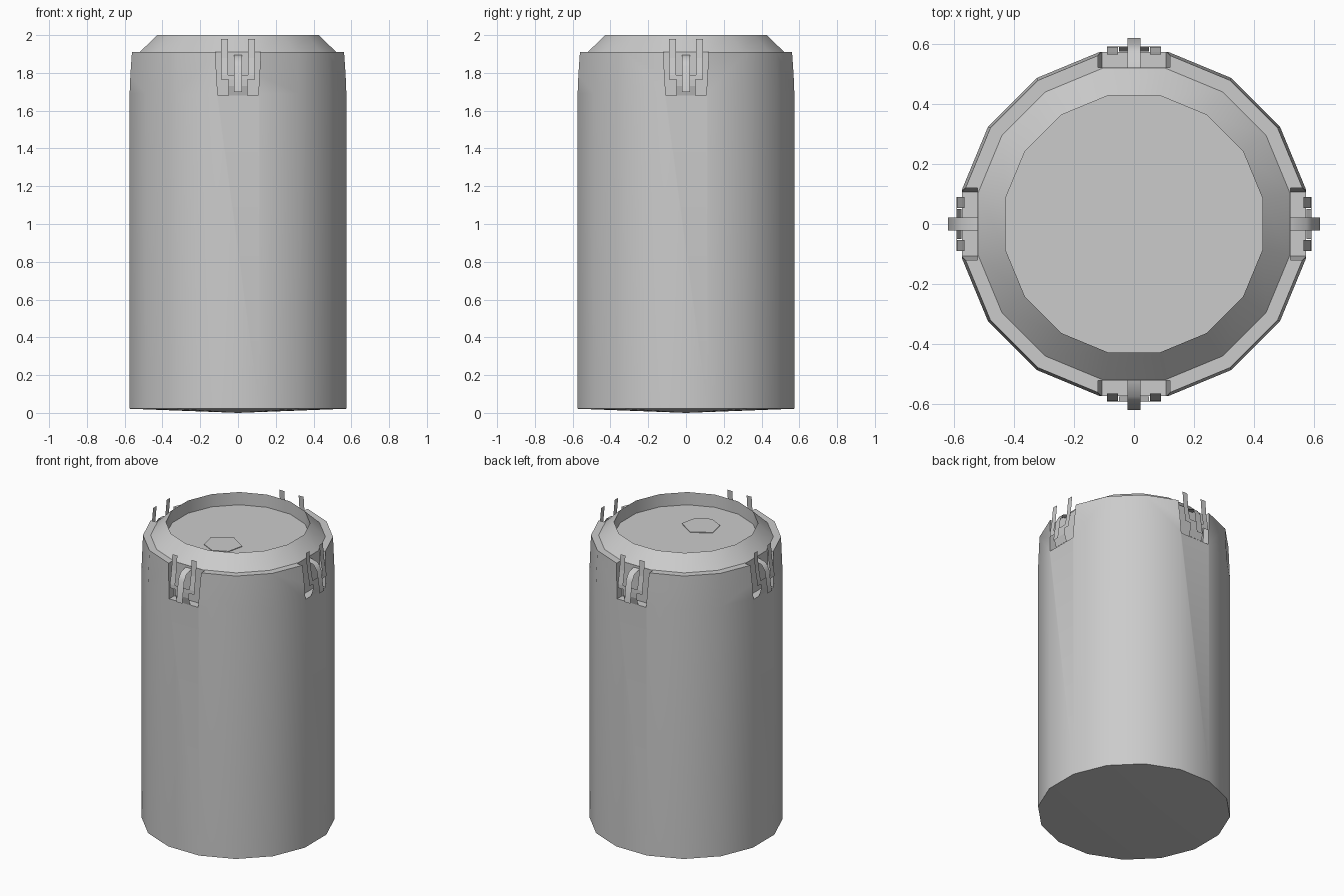
import bpy, bmesh, math
from mathutils import Matrix, Vector

default = bpy.data.objects.get("Cube")
if default:
    bpy.data.objects.remove(default, do_unlink=True)

# One grey for the whole canister
grey = bpy.data.materials.new("light_grey")
grey.use_nodes = True
COLOUR = (0.6, 0.6, 0.6, 1)
grey.diffuse_color = COLOUR
grey.node_tree.nodes["Principled BSDF"].inputs["Base Color"].default_value = COLOUR

SIDES = 16
HALF_STEP = math.pi / SIDES
SIDE_NAMES = ("front", "left", "back", "right")


def finish(bm, name):
    mesh = bpy.data.meshes.new(name)
    bm.to_mesh(mesh)
    bm.free()
    mesh.materials.append(grey)
    obj = bpy.data.objects.new(name, mesh)
    bpy.context.collection.objects.link(obj)
    return obj


def activate(obj):
    bpy.ops.object.select_all(action="DESELECT")
    obj.select_set(True)
    bpy.context.view_layer.objects.active = obj


def lathe(name, profile):
    bm = bmesh.new()
    turn = Matrix.Rotation(HALF_STEP, 3, "Z")
    verts = [bm.verts.new(turn @ Vector((r, 0, z))) for r, z in profile]
    edges = [bm.edges.new(pair) for pair in zip(verts, verts[1:])]
    bmesh.ops.spin(bm, geom=verts + edges, axis=(0, 0, 1), cent=(0, 0, 0),
                   angle=2 * math.pi, steps=SIDES)
    bmesh.ops.remove_doubles(bm, verts=bm.verts, dist=0.0005)
    bmesh.ops.recalc_face_normals(bm, faces=bm.faces)
    return finish(bm, name)


def ribbon(bm, rows, turn):
    """Thin strip through rows of (distance out, height, x from, x to)."""
    pairs = [[bm.verts.new(turn @ Vector((x, -out, z))) for x in (a, b)]
             for out, z, a, b in rows]
    for (a, b), (c, d) in zip(pairs, pairs[1:]):
        bm.faces.new((a, b, d, c))


# Canister: shallow pointed base, straight wall, shoulder and recessed lid
body = lathe("canister_body", [
    (0, 0), (0.585, 0.022), (0.585, 1.69), (0.576, 1.91), (0.53, 1.91),
    (0.437, 2.0), (0.437, 1.915), (0, 1.915)])

# Tapered notches in the upper wall
for i, side in enumerate(SIDE_NAMES):
    turn = Matrix.Rotation(i * math.pi / 2, 3, "Z")
    bm = bmesh.new()
    outline = [(-0.107, 1.68), (0.107, 1.68), (0.123, 1.95), (-0.123, 1.95)]
    near = bm.faces.new([bm.verts.new((x, -0.7, z)) for x, z in outline])
    depth = bmesh.ops.extrude_face_region(bm, geom=[near])
    back = [g for g in depth["geom"] if isinstance(g, bmesh.types.BMVert)]
    bmesh.ops.translate(bm, verts=back, vec=(0, 0.179, 0))
    bmesh.ops.transform(bm, matrix=turn.to_4x4(), verts=bm.verts)
    bmesh.ops.recalc_face_normals(bm, faces=bm.faces)
    cutter = finish(bm, side + "_notch_cutter")
    cutter.hide_render = True
    cut = body.modifiers.new("notch", "BOOLEAN")
    cut.operation = "DIFFERENCE"
    cut.solver = "EXACT"
    cut.object = cutter
    activate(body)
    bpy.ops.object.modifier_apply(modifier=cut.name)
    bpy.data.objects.remove(cutter, do_unlink=True)

activate(body)
bpy.ops.object.shade_smooth_by_angle(angle=math.radians(30))

# Clips: forked plate with two prongs, and a sloping centre tab
for i, side in enumerate(SIDE_NAMES):
    turn = Matrix.Rotation(i * math.pi / 2, 3, "Z")
    bm = bmesh.new()
    ribbon(bm, [(0.575, 1.68, -0.05, 0.05), (0.59, 1.73, -0.05, 0.05),
                (0.591, 1.765, -0.05, 0.05)], turn)
    ribbon(bm, [(0.591, 1.765, -0.09, 0.09), (0.59, 1.79, -0.09, 0.09)], turn)
    for a, b in ((-0.09, -0.053), (0.053, 0.09)):
        ribbon(bm, [(0.59, 1.79, a, b), (0.574, 1.88, a, b),
                    (0.565, 1.98, a, b)], turn)
    finish(bm, side + "_clip_fork")

    bm = bmesh.new()
    ribbon(bm, [(out, z, -0.022, 0.022) for out, z in
                ((0.52, 1.895), (0.575, 1.88), (0.6, 1.84), (0.62, 1.7))], turn)
    tab = finish(bm, side + "_clip_tab")
    activate(tab)
    bpy.ops.object.shade_smooth_by_angle(angle=math.radians(45))

# Thin six-sided plate on the lid
bm = bmesh.new()
half = [(0, -0.045), (0.115, -0.12), (0.09, -0.23), (0, -0.275)]
outline = half + [(-x, y) for x, y in half[2:0:-1]]
top = bm.faces.new([bm.verts.new((x, y, 1.915)) for x, y in outline])
raised = bmesh.ops.extrude_face_region(bm, geom=[top])
bmesh.ops.translate(bm, vec=(0, 0, 0.004),
                    verts=[g for g in raised["geom"] if isinstance(g, bmesh.types.BMVert)])
bmesh.ops.recalc_face_normals(bm, faces=bm.faces)
finish(bm, "lid_plate")
